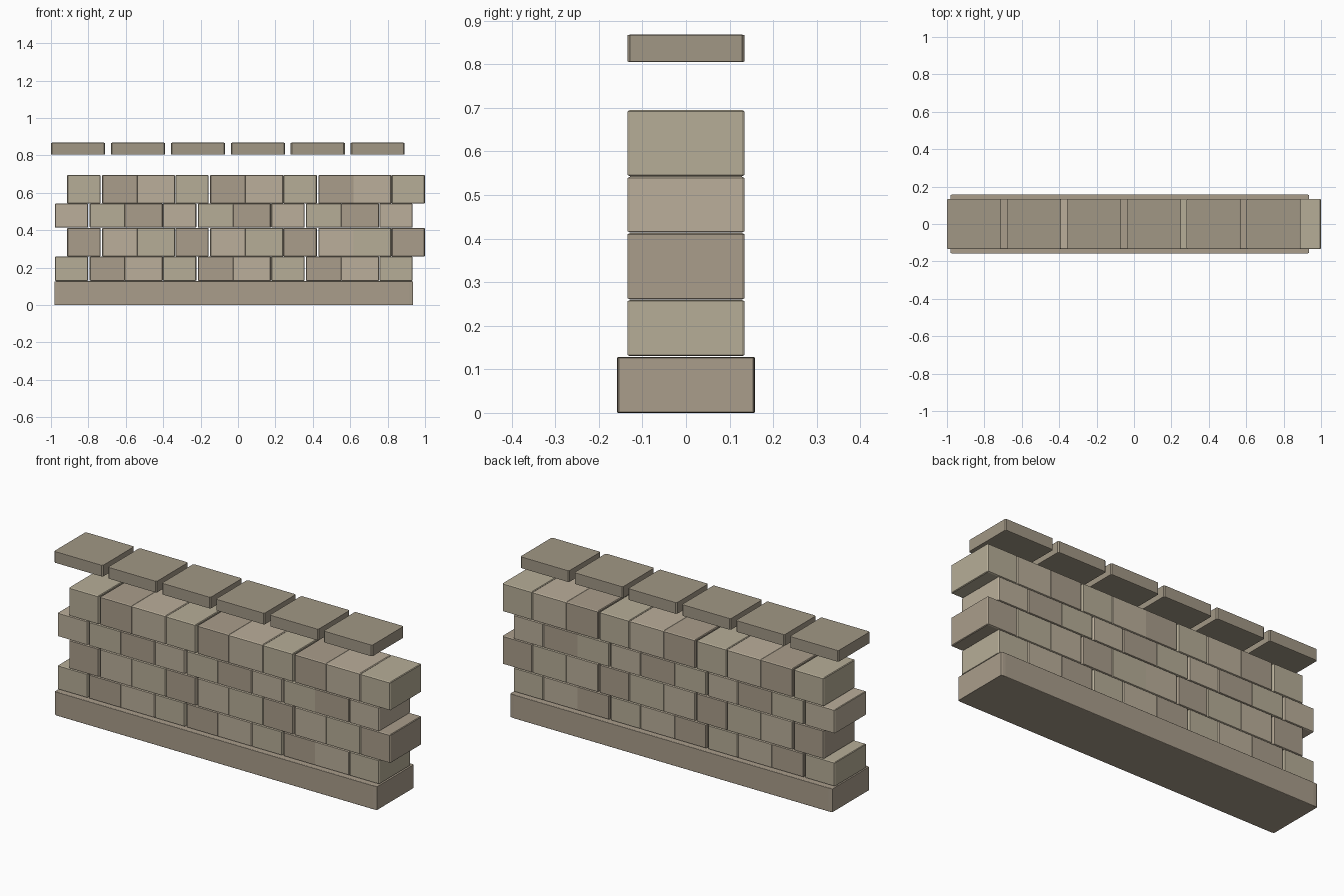
import bpy, bmesh
from mathutils import Vector

if "Cube" in bpy.data.objects:
    bpy.data.objects.remove(bpy.data.objects["Cube"])


def material(name, rgb):
    m = bpy.data.materials.new(name)
    lin = [(c / 255) ** 2.2 for c in rgb]
    m.diffuse_color = (*lin, 1)
    m.use_nodes = True
    m.node_tree.nodes["Principled BSDF"].inputs["Base Color"].default_value = m.diffuse_color
    return m


def block(name, x, z, size, mat, bevel=0.02, segments=1):
    """Unit cube bevelled first, then scaled, so the edges stretch with the block."""
    bm = bmesh.new()
    bmesh.ops.create_cube(bm, size=1)
    bmesh.ops.bevel(bm, geom=bm.edges[:], offset=bevel, segments=segments,
                    profile=0.5, affect='EDGES')
    bmesh.ops.scale(bm, vec=Vector(size), verts=bm.verts)
    bmesh.ops.translate(bm, vec=(x, 0, z), verts=bm.verts)
    me = bpy.data.meshes.new(name)
    bm.to_mesh(me)
    bm.free()
    me.materials.append(mat)
    ob = bpy.data.objects.new(name, me)
    bpy.context.collection.objects.link(ob)
    return ob


light = material("stone_light", (181, 172, 150))
dark = material("stone_dark", (168, 156, 138))
tan = material("stone_tan", (185, 173, 153))
cap_mat = material("stone_cap", (160, 150, 132))
stones = [light, dark, tan]

# Footing
block("footing", -0.022, 0.064, (1.916, 0.316, 0.128), dark, 0.012, 2)

# Four courses of stones, alternating height and offset
courses = [(0.130, 0.259), (0.260, 0.413), (0.414, 0.542), (0.543, 0.695)]
widths = [0.178, 0.191, 0.206]
for row, (z0, z1) in enumerate(courses):
    start = -0.890 + 0.066 * (row % 2)
    for i in range(10):
        block(f"wall_stone_{row + 1}_{i + 1}", start + 0.1927 * i, (z0 + z1) / 2,
              (widths[i % 3], 0.268, z1 - z0), stones[(row + i) % 3])

# Row of separated cap stones above the wall
for i in range(6):
    block(f"cap_stone_{i + 1}", -0.8555 + 0.3205 * i, 0.8365,
          (0.289, 0.268, 0.063), cap_mat)
